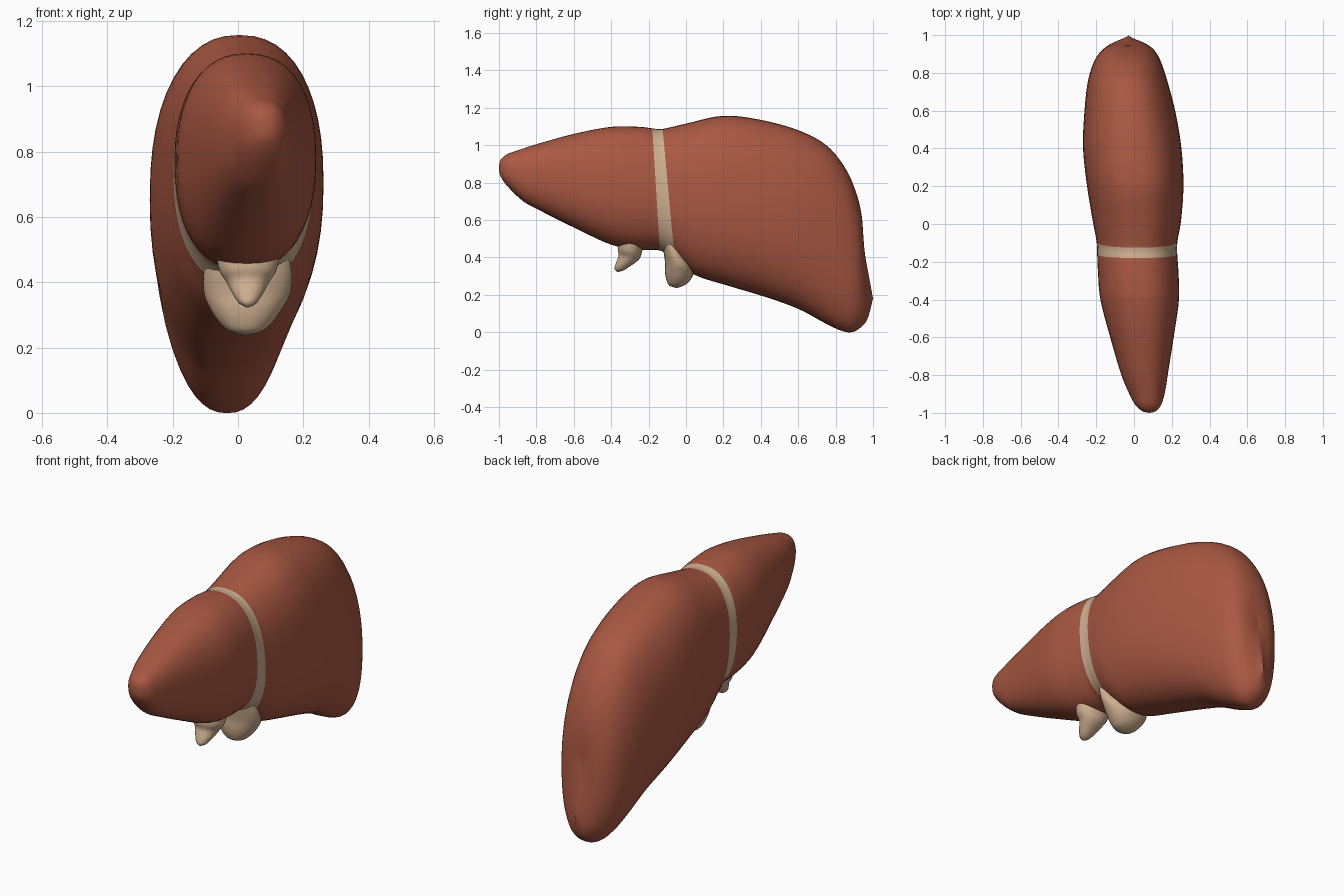
import bpy, bmesh, math

if "Cube" in bpy.data.objects:
    bpy.data.objects.remove(bpy.data.objects["Cube"])


def material(name, rgb):
    m = bpy.data.materials.new(name)
    m.diffuse_color = (*rgb, 1)
    m.use_nodes = True
    m.node_tree.nodes["Principled BSDF"].inputs["Base Color"].default_value = m.diffuse_color
    return m


RED = material("liver red", (0.40, 0.098, 0.055))
TAN = material("ligament tan", (0.62, 0.43, 0.28))


def spline(a, b, c, d, t):
    return tuple(0.5 * (2*q + (r-p)*t + (2*p-5*q+4*r-s)*t*t + (3*q-p-3*r+s)*t**3)
                 for p, q, r, s in zip(a, b, c, d))


def loft(name, sections, mats, band=None, power=0.87, steps=5, sides=48):
    """Skin oval sections: (y, z of one end, y, z of other end, half width, centre x)."""
    rows, last = [], len(sections) - 1
    for i in range(last):
        a, b, c, d = (sections[min(max(k, 0), last)] for k in range(i-1, i+3))
        rows += [(spline(a, b, c, d, t/steps), i) for t in range(steps)]
    rows.append((sections[-1], last))
    bm = bmesh.new()
    rings = []
    for (y0, z0, y1, z1, hw, cx), _ in rows:
        ring = []
        for k in range(sides):
            ang = 2*math.pi*k/sides
            c, s = math.cos(ang), math.sin(ang)
            u = math.copysign(abs(c)**power, c)
            v = math.copysign(abs(s)**power, s)
            ring.append(bm.verts.new((cx + max(hw, 0)*v,
                                      (y0+y1)/2 + (y0-y1)/2*u,
                                      (z0+z1)/2 + (z0-z1)/2*u)))
        rings.append(ring)
    for (p, q, row) in zip(rings, rings[1:], rows):
        for k in range(sides):
            n = (k+1) % sides
            f = bm.faces.new((p[k], p[n], q[n], q[k]))
            f.material_index = 1 if row[1] == band else 0
    bm.faces.new(rings[0])
    if sections[-1][4] > 0:
        bm.faces.new(rings[-1])
    bmesh.ops.remove_doubles(bm, verts=bm.verts, dist=0.0005)
    bmesh.ops.recalc_face_normals(bm, faces=bm.faces)
    for f in bm.faces:
        f.smooth = True
    me = bpy.data.meshes.new(name)
    bm.to_mesh(me)
    bm.free()
    for m in mats:
        me.materials.append(m)
    ob = bpy.data.objects.new(name, me)
    bpy.context.collection.objects.link(ob)
    return ob


# Both lobes, with the ligament band between sections 8 and 9
loft("liver_lobes", [
    (-1.0, .885, -1.0, .865, 0, .08),
    (-.992, .92, -.99, .83, .035, .08),
    (-.96, .95, -.95, .775, .07, .075),
    (-.9, .972, -.87, .70, .098, .067),
    (-.8, 1.005, -.78, .65, .125, .055),
    (-.6, 1.06, -.6, .56, .168, .042),
    (-.4, 1.098, -.4, .468, .208, .03),
    (-.25, 1.098, -.25, .44, .213, .022),
    (-.18, 1.09, -.14, .437, .212, .017),
    (-.125, 1.087, -.06, .385, .214, .016),
    (0, 1.115, .05, .305, .235, .015),
    (.2, 1.157, .22, .25, .256, .006),
    (.4, 1.135, .42, .19, .26, -.01),
    (.6, 1.08, .6, .125, .24, -.022),
    (.75, 1.0, .74, .05, .213, -.033),
    (.85, .88, .83, .008, .185, -.035),
    (.905, .76, .885, 0, .158, -.033),
    (.935, .65, .93, .022, .125, -.03),
    (.946, .55, .97, .07, .08, -.03),
    (.95, .45, 1.0, .18, 0, -.03),
], [RED, TAN], band=8)

# Gallbladder, hanging under the band
loft("gallbladder", [
    (-.13, .50, -.05, .50, .125, .03),
    (-.12, .43, -.01, .42, .135, .03),
    (-.112, .37, .03, .36, .132, .028),
    (-.112, .32, .04, .315, .11, .025),
    (-.105, .28, .02, .275, .082, .024),
    (-.09, .25, -.01, .25, .05, .024),
    (-.055, .237, -.045, .237, 0, .024),
], [TAN], power=0.95, sides=32)

# Small pointed lobe of tissue further forward
loft("duct_stub", [
    (-.36, .50, -.22, .50, .10, .03),
    (-.365, .445, -.235, .43, .088, .03),
    (-.36, .41, -.25, .39, .065, .03),
    (-.375, .37, -.295, .355, .045, .03),
    (-.382, .34, -.335, .33, .025, .03),
    (-.37, .323, -.365, .322, 0, .03),
], [TAN], power=0.95, sides=32)
